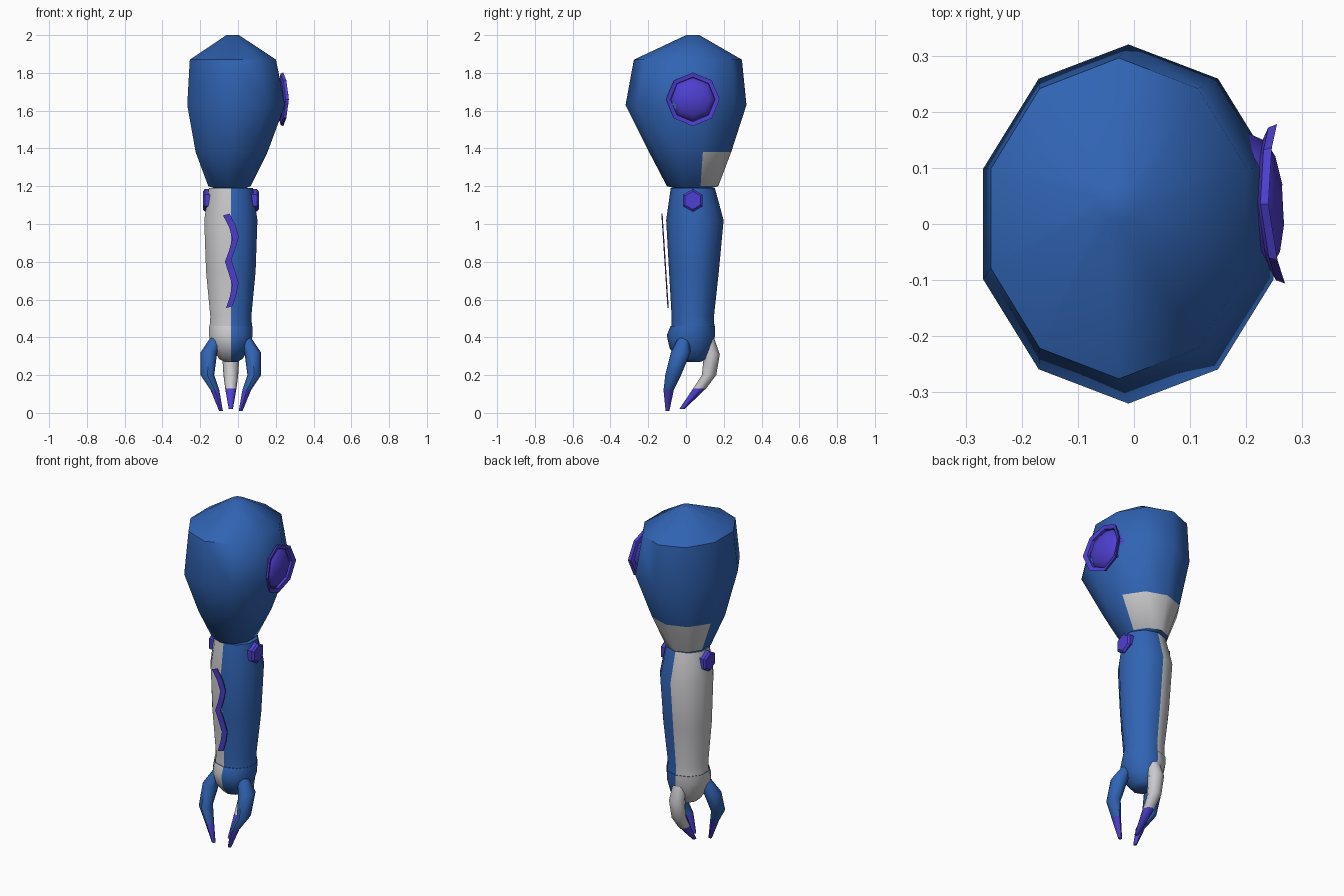
import bpy
import bmesh
from math import sin, cos, pi, radians
from mathutils import Vector

cube = bpy.data.objects.get("Cube")
if cube:
    bpy.data.objects.remove(cube, do_unlink=True)

AX, AY = -0.038, 0.036   # axis of forearm and hand


def material(name, rgb):
    m = bpy.data.materials.new(name)
    m.use_nodes = True
    m.diffuse_color = (*rgb, 1)
    m.node_tree.nodes["Principled BSDF"].inputs["Base Color"].default_value = (*rgb, 1)
    return m


BLUE = material("blue", (0.03, 0.127, 0.456))
GREY = material("light grey", (0.60, 0.59, 0.61))
PURPLE = material("purple", (0.076, 0.05, 0.63))


def finish(name, bm, mats, rule=None, angle=40):
    """Turn a bmesh into an object, colour its faces and smooth it."""
    bmesh.ops.recalc_face_normals(bm, faces=bm.faces)
    if rule:
        for f in bm.faces:
            f.material_index = int(rule(f.calc_center_median()))
    me = bpy.data.meshes.new(name)
    bm.to_mesh(me)
    bm.free()
    for m in mats:
        me.materials.append(m)
    ob = bpy.data.objects.new(name, me)
    bpy.context.collection.objects.link(ob)
    bpy.ops.object.select_all(action='DESELECT')
    ob.select_set(True)
    bpy.context.view_layer.objects.active = ob
    bpy.ops.object.shade_smooth_by_angle(angle=radians(angle))
    return ob


def bridge(bm, rings, closed=False):
    """Skin a list of vertex rings; cap the ends or close the loop."""
    n = len(rings[0])
    pairs = list(zip(rings, rings[1:]))
    if closed:
        pairs.append((rings[-1], rings[0]))
    else:
        bm.faces.new(rings[0])
        bm.faces.new(rings[-1])
    for a, b in pairs:
        for j in range(n):
            k = (j + 1) % n
            bm.faces.new((a[j], a[k], b[k], b[j]))


def loft(name, sections, sides, mats, rule=None, angle=40):
    """Stack horizontal elliptical sections (x, y, z, rx, ry)."""
    bm = bmesh.new()
    rings = []
    for x, y, z, rx, ry in sections:
        turns = [pi / 2 + 2 * pi * j / sides for j in range(sides)]
        rings.append([bm.verts.new((x + rx * cos(t), y + ry * sin(t), z)) for t in turns])
    bridge(bm, rings)
    return finish(name, bm, mats, rule, angle)


# Upper arm, with a grey patch low on the back
loft("upper_arm", [
    (-0.028, 0.036, 2.00, 0.035, 0.035),
    (-0.027, 0.010, 1.87, 0.240, 0.286),
    (-0.010, 0.000, 1.63, 0.272, 0.320),
    (-0.034, 0.022, 1.38, 0.200, 0.217),
    (-0.045, 0.035, 1.20, 0.118, 0.136),
    (-0.040, 0.035, 1.18, 0.060, 0.060),
], 10, [BLUE, GREY], lambda c: 1.2 < c.z < 1.38 and c.y > 0.08, 50)


# Forearm and palm, split into a grey and a blue half
def half(c):
    return c.x < AX - 0.005


loft("forearm", [
    (AX, AY, 1.19, 0.122, 0.117),
    (AX, 0.047, 1.02, 0.148, 0.152),
    (AX, 0.042, 0.75, 0.138, 0.132),
    (AX, AY, 0.51, 0.114, 0.112),
    (AX, AY, 0.46, 0.118, 0.114),
], 10, [BLUE, GREY], half)

loft("palm", [
    (AX, AY, 0.46, 0.120, 0.118),
    (AX, 0.026, 0.41, 0.122, 0.128),
    (AX, 0.026, 0.34, 0.100, 0.112),
    (AX, AY, 0.285, 0.065, 0.075),
    (AX, AY, 0.27, 0.035, 0.040),
], 10, [BLUE, GREY], half, 50)

# Two front fingers, mirrored across the arm axis
for side, label in ((1, "left"), (-1, "right")):
    path = [
        (0.070, -0.010, 0.41, 0.030, 0.025),
        (0.116, -0.028, 0.32, 0.044, 0.052),
        (0.124, -0.068, 0.20, 0.036, 0.042),
        (0.084, -0.092, 0.12, 0.023, 0.027),
        (0.052, -0.098, 0.01, 0.010, 0.010),
    ]
    loft(label + "_front_finger",
         [(AX + side * x, y, z, rx, ry) for x, y, z, rx, ry in path],
         8, [BLUE, PURPLE], lambda c: c.z < 0.12, 50)

# Back finger
loft("back_finger", [
    (AX, 0.105, 0.42, 0.035, 0.035),
    (AX, 0.137, 0.31, 0.046, 0.042),
    (AX, 0.122, 0.20, 0.039, 0.038),
    (AX, 0.073, 0.13, 0.030, 0.034),
    (AX, -0.022, 0.02, 0.011, 0.014),
], 8, [GREY, PURPLE], lambda c: c.z < 0.13, 50)

# Hexagonal elbow knobs
for side, label in ((1, "left"), (-1, "right")):
    bm = bmesh.new()
    rings = []
    for dx, r in ((0.10, 0.06), (0.138, 0.06), (0.148, 0.048)):
        rings.append([bm.verts.new((AX + side * dx, AY + r * sin(pi * j / 3),
                                    1.125 + r * cos(pi * j / 3))) for j in range(6)])
    bridge(bm, rings)
    finish(label + "_elbow_knob", bm, [PURPLE], angle=20)

# Wavy stripe floating just off the front of the forearm
bm = bmesh.new()
rows = []
wave = [-0.062, -0.030, -0.013, -0.030, -0.052, -0.032, -0.014, -0.026, -0.046]
for i, x in enumerate(wave):
    t = i / (len(wave) - 1)
    z, y = 1.05 - 0.49 * t, -0.130 + 0.032 * t
    rows.append([bm.verts.new((x + dx, y + dy, z + dx * 0.3))
                 for dx, dy in ((-0.017, 0), (0.017, 0), (0.017, 0.006), (-0.017, 0.006))])
bridge(bm, rows)
finish("forearm_stripe", bm, [PURPLE], angle=30)


# Octagonal shoulder badge: bent rim around a shallow dome
def badge_ring(bm, r, x, bend):
    verts = []
    for j in range(8):
        dy, dz = r * sin(pi * j / 4), r * cos(pi * j / 4)
        verts.append(bm.verts.new((x - bend * (dz / 0.14) ** 2 - 0.05 * dy, AY + dy, 1.66 + dz)))
    return verts


bm = bmesh.new()
bridge(bm, [badge_ring(bm, r, x, 0.022) for r, x in
            ((0.142, 0.262), (0.118, 0.252), (0.116, 0.236), (0.136, 0.246))], closed=True)
finish("badge_rim", bm, [PURPLE], angle=30)

bm = bmesh.new()
bridge(bm, [badge_ring(bm, r, x, 0.022) for r, x in
            ((0.128, 0.205), (0.112, 0.240), (0.085, 0.256), (0.035, 0.266))])
finish("badge_dome", bm, [PURPLE], angle=50)
